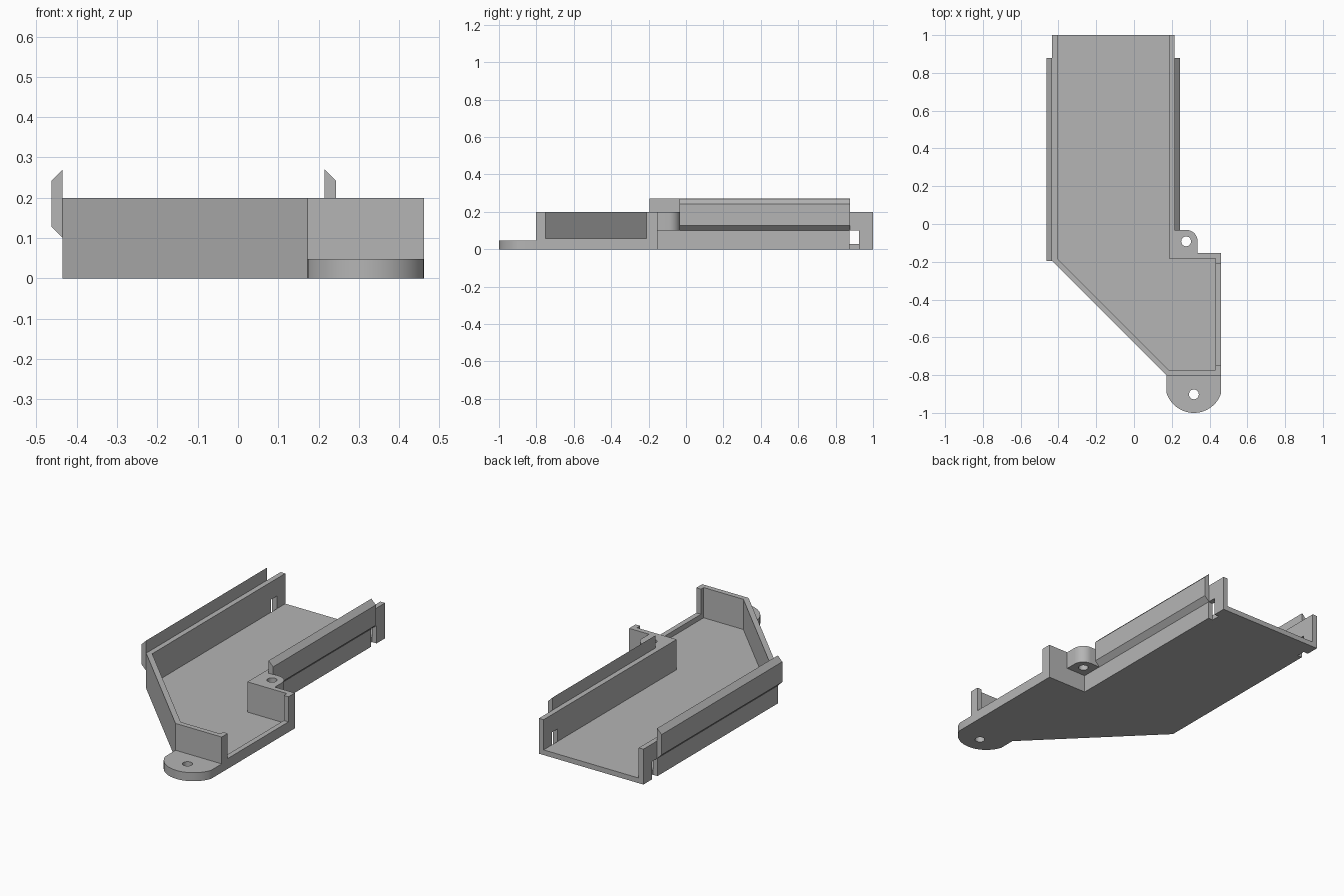
import bpy
import bmesh
import math
from mathutils import Vector

cube = bpy.data.objects.get("Cube")
if cube:
    bpy.data.objects.remove(cube, do_unlink=True)

grey = bpy.data.materials.new("plain grey")
grey.use_nodes = True
colour = (0.46, 0.46, 0.46, 1)
grey.diffuse_color = colour
grey.node_tree.nodes["Principled BSDF"].inputs["Base Color"].default_value = colour


def prism(name, points, start, end, axis="z"):
    """Extrude a flat outline along z, or an (x, z) profile along y."""
    bm = bmesh.new()
    place = (lambda a, b: (a, b, start)) if axis == "z" else (lambda a, b: (a, start, b))
    face = bm.faces.new([bm.verts.new(place(a, b)) for a, b in points])
    ext = bmesh.ops.extrude_face_region(bm, geom=[face])
    move = Vector((0, 0, end - start)) if axis == "z" else Vector((0, end - start, 0))
    bmesh.ops.translate(bm, vec=move,
                        verts=[v for v in ext["geom"] if isinstance(v, bmesh.types.BMVert)])
    bmesh.ops.recalc_face_normals(bm, faces=bm.faces)
    mesh = bpy.data.meshes.new(name)
    bm.to_mesh(mesh)
    bm.free()
    mesh.materials.append(grey)
    obj = bpy.data.objects.new(name, mesh)
    bpy.context.collection.objects.link(obj)
    return obj


def arc(cx, cy, radius, a0, a1, steps):
    angles = [math.radians(a0 + (a1 - a0) * i / steps) for i in range(steps + 1)]
    return [(cx + radius * math.cos(a), cy + radius * math.sin(a)) for a in angles]


def rectangle(x0, x1, y0, y1):
    return [(x0, y0), (x1, y0), (x1, y1), (x0, y1)]


def activate(obj):
    bpy.ops.object.select_all(action="DESELECT")
    obj.select_set(True)
    bpy.context.view_layer.objects.active = obj


def cut(obj, cutter):
    cutter.hide_render = True
    mod = obj.modifiers.new("cut", "BOOLEAN")
    mod.operation = "DIFFERENCE"
    mod.solver = "EXACT"
    mod.object = cutter
    activate(obj)
    bpy.ops.object.modifier_apply(modifier=mod.name)
    bpy.data.objects.remove(cutter, do_unlink=True)


def drill(obj, x, y):
    cut(obj, prism("hole_cutter", arc(x, y, 0.026, 0, 348.75, 31), -0.1, 0.4))
    activate(obj)
    bpy.ops.object.shade_smooth_by_angle(angle=math.radians(30))


# Floor and the surrounding wall, open at the back
outer = [(-0.435, 1), (-0.435, -0.195), (0.173, -0.803), (0.461, -0.803),
         (0.461, -0.153), (0.215, -0.153), (0.215, 1)]
inner = [(-0.406, 1), (-0.406, -0.183), (0.185, -0.774), (0.432, -0.774),
         (0.432, -0.182), (0.186, -0.182), (0.186, 1)]
prism("floor", inner, 0, 0.029)
wall = prism("wall", outer + inner[::-1], 0, 0.199)

# Slots near the back end and the side window
cut(wall, prism("slot_cutter", rectangle(-0.6, 0.6, 0.875, 0.925), -0.1, 0.1))
cut(wall, prism("window_cutter", rectangle(0.4, 0.6, -0.75, -0.21), 0.058, 0.4))

# Bevelled rails along both sides
for name, x, side, front in (("left_rail", 0.215, 1, -0.035),
                             ("right_rail", -0.435, -1, -0.195)):
    edge = x + side * 0.028
    prism(name, [(x, 0.1), (edge, 0.128), (edge, 0.242), (x, 0.27)], front, 0.878, "y")

# Rounded front mounting tab
tab = prism("front_tab", [(0.461, -0.803), (0.173, -0.803)]
            + arc(0.317, -0.848, 0.152, 199, 341, 32), 0, 0.048)
drill(tab, 0.317, -0.902)

# Raised side mounting ear
ear = prism("side_ear", [(0.215, -0.153), (0.337, -0.153)]
            + arc(0.276, -0.092, 0.061, 0, 90, 16) + [(0.215, -0.031)], 0.1, 0.199)
drill(ear, 0.276, -0.092)
